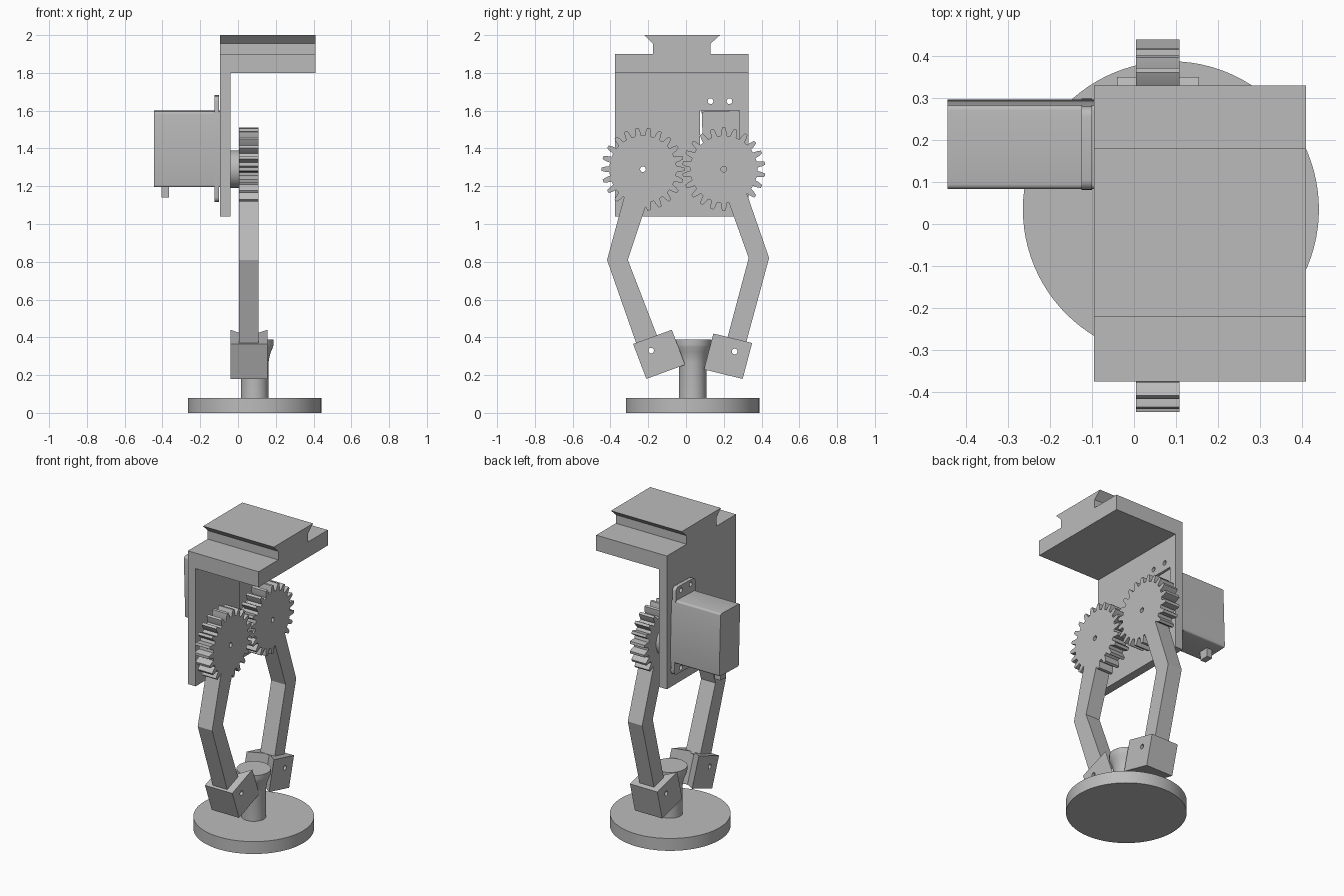
import bpy, bmesh, math
from mathutils import Vector, Matrix

cube = bpy.data.objects.get("Cube")
if cube:
    bpy.data.objects.remove(cube, do_unlink=True)

grey = bpy.data.materials.new("plain_grey")
grey.use_nodes = True
grey.diffuse_color = (0.5, 0.5, 0.5, 1)
grey.node_tree.nodes["Principled BSDF"].inputs["Base Color"].default_value = (0.5, 0.5, 0.5, 1)


def make(name, bm):
    bmesh.ops.recalc_face_normals(bm, faces=bm.faces)
    mesh = bpy.data.meshes.new(name)
    bm.to_mesh(mesh)
    bm.free()
    mesh.materials.append(grey)
    obj = bpy.data.objects.new(name, mesh)
    bpy.context.collection.objects.link(obj)
    return obj


def prism(name, points, axis, lo, hi):
    """Extrude a 2D outline along axis 'x' (yz), 'y' (xz) or 'z' (xy)."""
    place = {"x": lambda p, t: (t, p[0], p[1]),
             "y": lambda p, t: (p[0], t, p[1]),
             "z": lambda p, t: (p[0], p[1], t)}[axis]
    bm = bmesh.new()
    face = bm.faces.new([bm.verts.new(place(p, lo)) for p in points])
    new = bmesh.ops.extrude_face_region(bm, geom=[face])["geom"]
    shift = Vector(place((0, 0), hi - lo))
    bmesh.ops.translate(bm, vec=shift, verts=[g for g in new if isinstance(g, bmesh.types.BMVert)])
    return make(name, bm)


def box(name, xs, ys, zs):
    return prism(name, [(ys[0], zs[0]), (ys[1], zs[0]), (ys[1], zs[1]), (ys[0], zs[1])], "x", *xs)


def ring(center, radius, count):
    return [(center[0] + radius * math.cos(math.tau * i / count),
             center[1] + radius * math.sin(math.tau * i / count)) for i in range(count)]


def combine(obj, other, operation="DIFFERENCE"):
    """Apply a boolean and remove the second object."""
    mod = obj.modifiers.new("boolean", "BOOLEAN")
    mod.operation, mod.object, mod.solver = operation, other, "EXACT"
    bpy.context.view_layer.update()
    graph = bpy.context.evaluated_depsgraph_get()
    mesh = bpy.data.meshes.new_from_object(obj.evaluated_get(graph))
    obj.modifiers.clear()
    obj.data = mesh
    bpy.data.objects.remove(other, do_unlink=True)


def drill(obj, center, radius=0.015):
    combine(obj, prism("drill", ring(center, radius, 20), "x", -1, 1))


def smooth(obj):
    bpy.ops.object.select_all(action="DESELECT")
    obj.select_set(True)
    bpy.context.view_layer.objects.active = obj
    bpy.ops.object.shade_smooth_by_angle(angle=math.radians(30))


def lathe(name, center, profile, count=64):
    bm = bmesh.new()
    rings = [[bm.verts.new((*p, z)) for p in ring(center, r, count)] for r, z in profile]
    for a, b in zip(rings, rings[1:]):
        for i in range(count):
            j = (i + 1) % count
            bm.faces.new((a[i], a[j], b[j], b[i]))
    bm.faces.new(rings[0])
    bm.faces.new(rings[-1])
    obj = make(name, bm)
    smooth(obj)
    return obj


# Mounting bracket: upright plate with shelf, and dovetail rail on top
FRONT, BACK = -0.375, 0.33
bracket = prism("bracket", [(-0.095, 1.04), (-0.04, 1.04), (-0.04, 1.8), (0.41, 1.8),
                            (0.41, 1.9), (-0.095, 1.9)], "y", FRONT, BACK)
prism("dovetail_rail", [(-0.175, 1.9), (0.13, 1.9), (0.13, 1.955), (0.18, 2.0),
                        (-0.22, 2.0), (-0.175, 1.955)], "x", -0.095, 0.41)
combine(bracket, box("window", (-0.2, 0), (0.075, 0.28), (1.19, 1.6)))

# Motor, tilted slightly about its middle
MID = Vector((0, 0.19, 1.398))
tilt = Matrix.Translation(MID) @ Matrix.Rotation(math.radians(2), 4, "X") @ Matrix.Translation(-MID)


def rounded(y0, y1, z0, z1, r):
    points = []
    for k, (y, z) in enumerate([(y1 - r, z1 - r), (y0 + r, z1 - r), (y0 + r, z0 + r), (y1 - r, z0 + r)]):
        for i in range(5):
            a = math.pi / 2 * (k + i / 4)
            points.append((y + r * math.cos(a), z + r * math.sin(a)))
    return points


motor = prism("motor_body", rounded(0.09, 0.29, 1.198, 1.598, 0.012), "x", -0.445, -0.055)
flange = prism("motor_flange", rounded(0.09, 0.29, 1.12, 1.68, 0.025), "x", -0.125, -0.1)
plug = box("motor_plug", (-0.405, -0.365), (0.16, 0.22), (1.14, 1.2))
for part in (motor, flange, plug):
    part.data.transform(tilt)
smooth(motor)
for y in (0.13, 0.23):
    for z in (1.15, 1.65):
        drill(bracket, (y, z))
        drill(flange, (y, z))
smooth(flange)

# Gears with bent arms
GEAR_X = (0.005, 0.108)
TEETH = 22


def gear_outline(center, phase):
    tooth = [(-0.32, 0.178), (-0.24, 0.2), (-0.13, 0.22), (0.13, 0.22), (0.24, 0.2), (0.32, 0.178)]
    return [(center[0] + r * math.cos(a), center[1] + r * math.sin(a))
            for i in range(TEETH) for f, r in tooth
            for a in [math.tau * (i + f + phase) / TEETH]]


def gear_arm(side, center, phase, outer, inner):
    gear = prism(side + "_gear_arm", gear_outline(center, phase), "x", *GEAR_X)
    arm = prism("arm", outer + inner[::-1], "x", *GEAR_X)
    combine(gear, arm, "UNION")
    drill(gear, center)
    smooth(gear)


FRONT_AXLE, BACK_AXLE = (-0.228, 1.29), (0.2, 1.29)
gear_arm("front", FRONT_AXLE, 0,
         [(-0.312, 1.2), (-0.418, 0.81), (-0.25, 0.33)],
         [(-0.195, 1.15), (-0.308, 0.81), (-0.15, 0.4)])
gear_arm("back", BACK_AXLE, 0.5,
         [(0.312, 1.19), (0.44, 0.82), (0.315, 0.36)],
         [(0.21, 1.16), (0.332, 0.82), (0.22, 0.4)])
drill(bracket, FRONT_AXLE)
boss = prism("drive_boss", ring(BACK_AXLE, 0.1, 48), "x", -0.06, 0.004)
smooth(boss)


# Gripping jaws with a V groove on the inner face
def jaw(name, top_outer, top_inner, bottom_outer, pin):
    o = Vector(top_outer)
    u, v = Vector(top_inner) - o, Vector(bottom_outer) - o
    depth, x0, x1 = 0.55, -0.04, 0.155
    bm = bmesh.new()
    layers = []
    for t in (0, 1):
        outline = [(x0, 0), (x1, 0), (x1, 1), ((x0 + x1) / 2, depth), (x0, 1)]
        layers.append([bm.verts.new((x, *(o + u * s + v * t))) for x, s in outline])
    a, b = layers
    bm.faces.new(a)
    bm.faces.new(b)
    for i in range(5):
        j = (i + 1) % 5
        bm.faces.new((a[i], a[j], b[j], b[i]))
    obj = make(name, bm)
    drill(obj, pin)


jaw("front_jaw", (-0.28, 0.365), (-0.075, 0.44), (-0.21, 0.18), (-0.185, 0.33))
jaw("back_jaw", (0.35, 0.37), (0.145, 0.42), (0.30, 0.18), (0.258, 0.325))
for name, pin in (("front_gear_arm", (-0.185, 0.33)), ("back_gear_arm", (0.258, 0.325))):
    drill(bpy.data.objects[name], pin)

# Held stand: round base with a flared stem
CENTER = (0.088, 0.035)
lathe("stand_base", CENTER, [(0.353, 0), (0.353, 0.08)], 96)
lathe("stand_stem", CENTER, [(0.073, 0.08), (0.073, 0.265), (0.078, 0.295), (0.087, 0.325),
                             (0.098, 0.35), (0.1, 0.36), (0.1, 0.388)])
